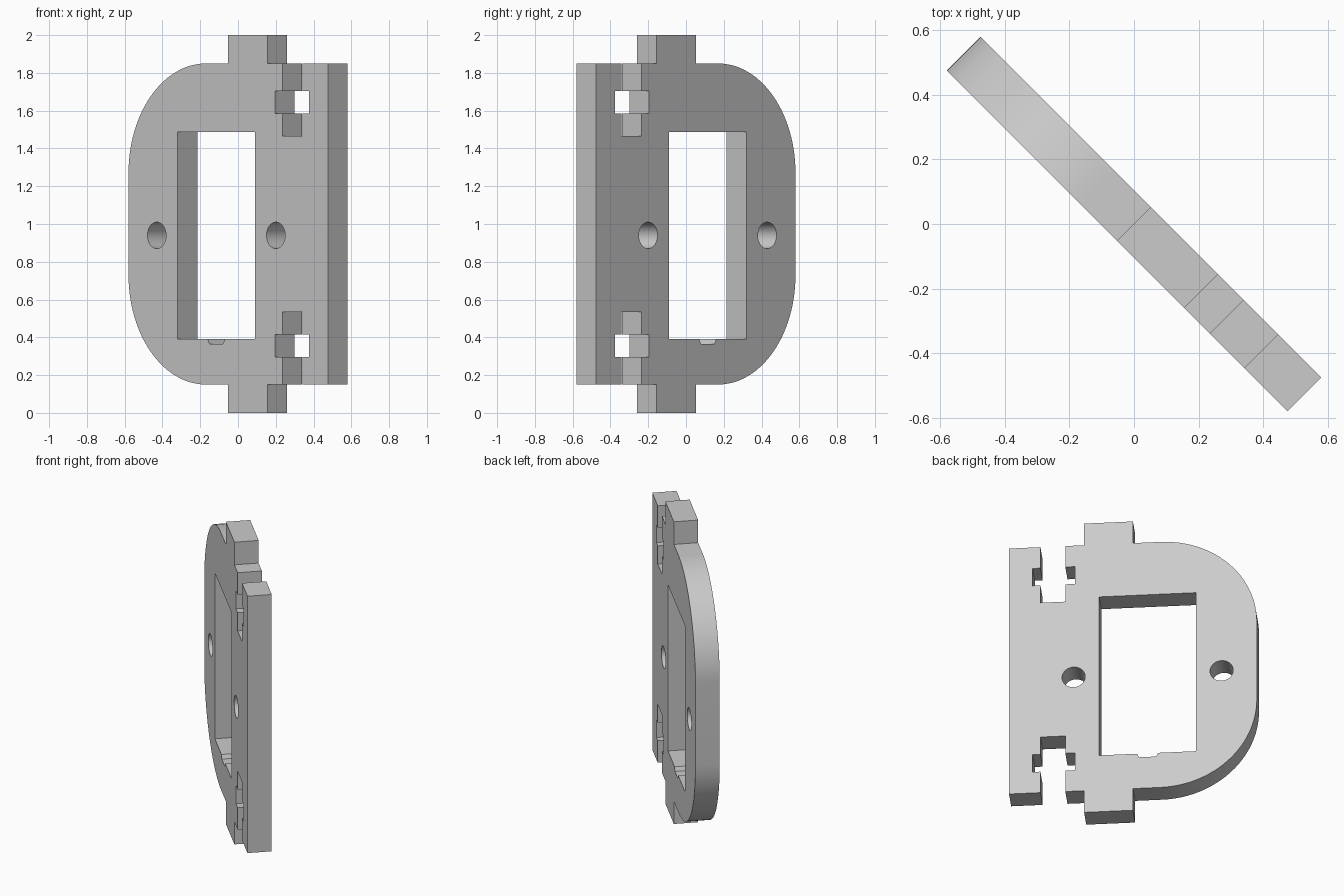
import bpy, bmesh
from math import sin, cos, pi, radians

cube = bpy.data.objects.get("Cube")
if cube:
    bpy.data.objects.remove(cube, do_unlink=True)

HALF_WIDTH, HALF_THICK = 0.746, 0.074
LOW, HIGH = 0.152, 1.85
CORNER = 0.58


def arc(cx, cy, r, start, end, steps):
    angles = [radians(start + (end - start) * i / steps) for i in range(steps + 1)]
    return [(cx + r * cos(a), cy + r * sin(a)) for a in angles]


def mirrored(points):
    """Mirror a half outline about mid height, keeping the walk order."""
    return [(x, 2 - z) for x, z in reversed(points)]


# Upper half of the outline: end bar, cross slot, tab, rounded end
top = [(HALF_WIDTH, HIGH), (0.557, HIGH),
       (0.557, 1.705), (0.604, 1.705), (0.604, 1.585), (0.557, 1.585),
       (0.557, 1.465), (0.407, 1.465),
       (0.407, 1.585), (0.35, 1.585), (0.35, 1.705), (0.407, 1.705),
       (0.407, HIGH), (0.294, HIGH), (0.294, 2), (0, 2), (0, HIGH)]
top += arc(CORNER - HALF_WIDTH, HIGH - CORNER, CORNER, 90, 180, 24)
outline = top + mirrored(top)

# Window with a small tapered notch in its sill
window = [(-0.379, 0.39), (-0.379, 1.488), (0.203, 1.488), (0.203, 0.39),
          (-0.025, 0.39), (-0.037, 0.365), (-0.14, 0.365), (-0.152, 0.39)]

# Two round screw holes
holes = [arc(x, 0.94, 0.07, 0, 360, 32)[:-1] for x in (-0.534, 0.357)]

# Filled flat profile extruded to the plate thickness
curve = bpy.data.curves.new("mounting_plate", "CURVE")
curve.dimensions = "2D"
curve.fill_mode = "BOTH"
curve.extrude = HALF_THICK
for loop in [outline, window] + holes:
    spline = curve.splines.new("POLY")
    spline.points.add(len(loop) - 1)
    for point, (x, z) in zip(spline.points, loop):
        point.co = (x, z, 0, 1)
    spline.use_cyclic_u = True

plate = bpy.data.objects.new("mounting_plate", curve)
bpy.context.collection.objects.link(plate)
plate.rotation_euler = (pi / 2, 0, -pi / 4)

bpy.ops.object.select_all(action="DESELECT")
plate.select_set(True)
bpy.context.view_layer.objects.active = plate
bpy.ops.object.convert(target="MESH")
plate = bpy.context.object

# Weld the caps to the walls
bm = bmesh.new()
bm.from_mesh(plate.data)
bmesh.ops.remove_doubles(bm, verts=bm.verts, dist=0.0005)
bmesh.ops.recalc_face_normals(bm, faces=bm.faces)
bm.to_mesh(plate.data)
bm.free()

# Plain grey finish
grey = bpy.data.materials.new("light_grey")
grey.use_nodes = True
colour = (0.6, 0.6, 0.6, 1)
grey.diffuse_color = colour
grey.node_tree.nodes["Principled BSDF"].inputs["Base Color"].default_value = colour
plate.data.materials.clear()
plate.data.materials.append(grey)

bpy.ops.object.shade_smooth_by_angle(angle=radians(30))
